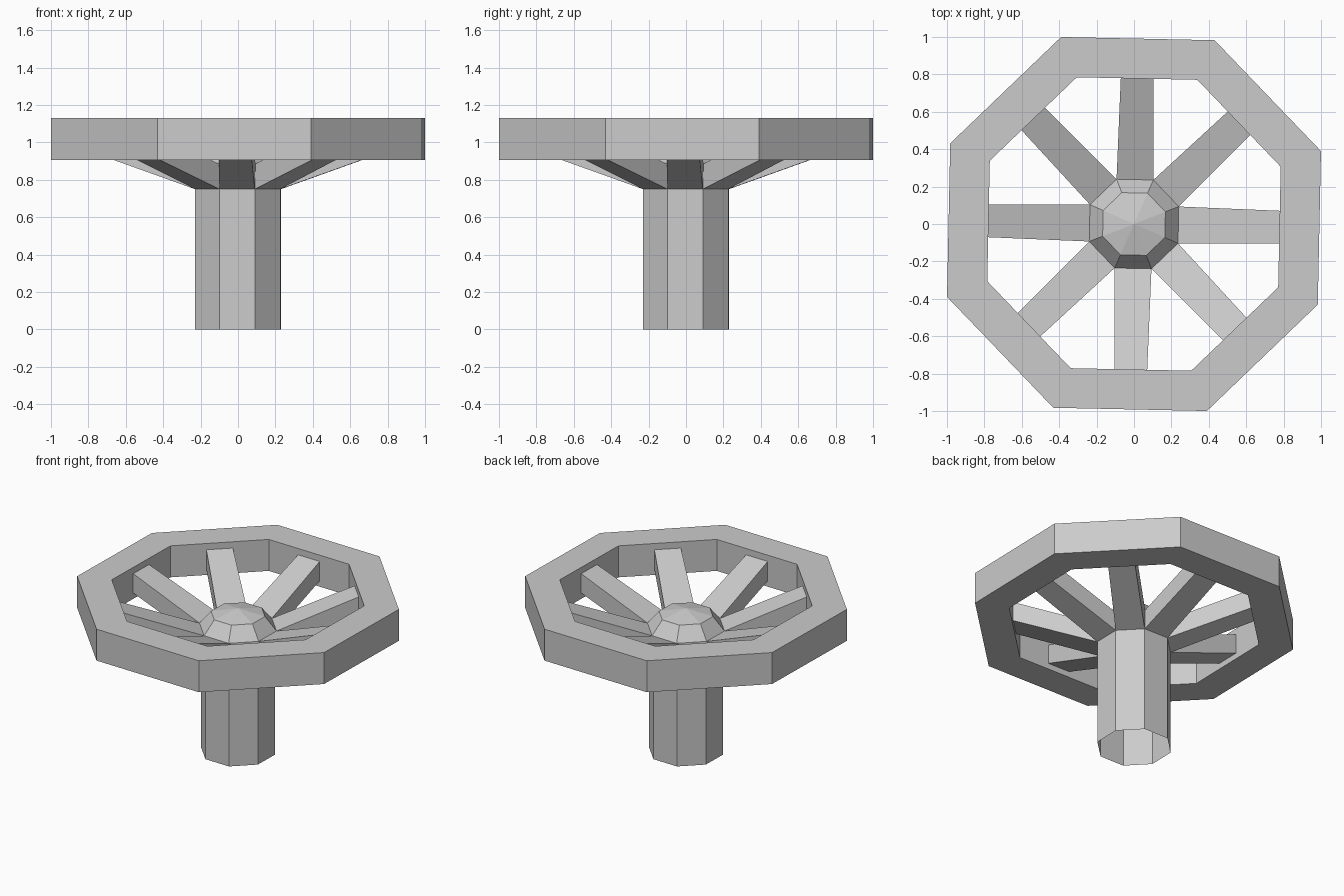
import bpy
from math import cos, sin, radians

if "Cube" in bpy.data.objects:
    bpy.data.objects.remove(bpy.data.objects["Cube"])

N = 8
START = 21.3  # slight twist of every octagon, in degrees


def octagon(r, z):
    return [(r * cos(radians(START + 45 * i)), r * sin(radians(START + 45 * i)), z)
            for i in range(N)]


def make(name, verts, faces):
    mesh = bpy.data.meshes.new(name)
    mesh.from_pydata(verts, [], faces)
    mesh.update()
    ob = bpy.data.objects.new(name, mesh)
    bpy.context.collection.objects.link(ob)
    return ob


def lathe(name, profile, closed=False, apex=None):
    """Joins octagons given as (radius, z); optional loop closure or apex."""
    verts = [v for r, z in profile for v in octagon(r, z)]
    k = len(profile)
    faces = []
    for a in range(k if closed else k - 1):
        b = (a + 1) % k
        for i in range(N):
            j = (i + 1) % N
            faces.append((a * N + i, a * N + j, b * N + j, b * N + i))
    if apex is not None:
        verts.append((0, 0, apex))
        faces += [((k - 1) * N + i, (k - 1) * N + (i + 1) % N, k * N) for i in range(N)]
    return make(name, verts, faces)


# Hollow stem, open at the bottom
lathe("stem", [(0.247, 0), (0.247, 0.75)])

# Faceted hub cap
lathe("hub_cap", [(0.257, 0.885), (0.18, 0.98)], apex=1.02)

# Rim with a rectangular section
lathe("rim", [(1.073, 0.905), (1.073, 1.13), (0.842, 1.13), (0.842, 0.905)], closed=True)

# Rising spokes from each hub side to the rim
low, high = octagon(0.247, 0.75), octagon(0.257, 0.885)
for i in range(N):
    j = (i + 1) % N
    a = radians(START + 45 * i + 22.5)
    d, half = 0.778, 0.087

    def end(side, z):
        return (d * cos(a) - side * half * sin(a), d * sin(a) + side * half * cos(a), z)

    inner = [low[i], low[j], high[j], high[i]]
    outer = [end(-1, 0.947), end(1, 0.947), end(1, 1.085), end(-1, 1.085)]
    make(f"spoke_{i + 1}", inner + outer,
         [(k, k + 4, (k + 1) % 4 + 4, (k + 1) % 4) for k in range(4)])
